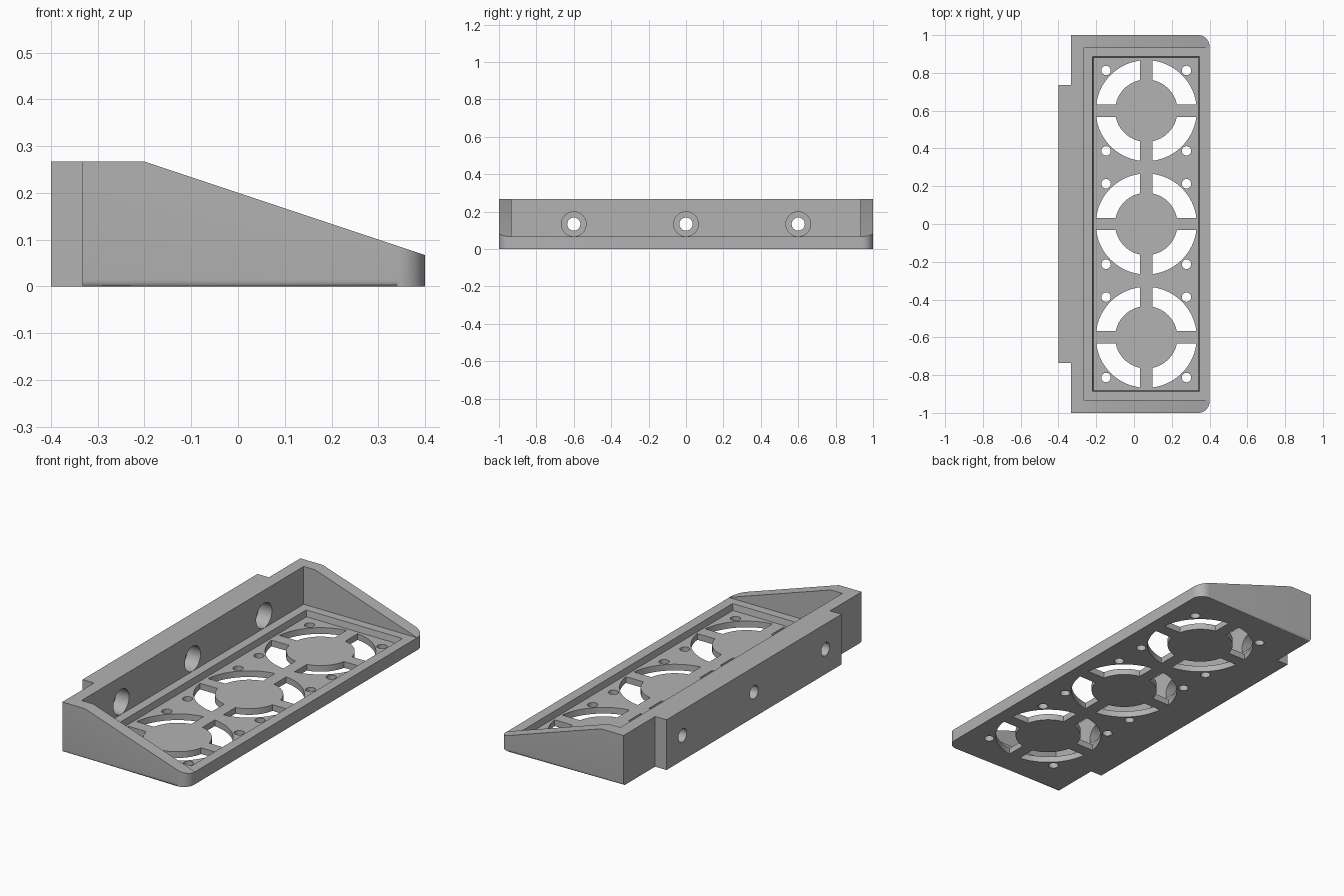
import bpy, bmesh
from math import pi, sin, cos, asin
from mathutils import Matrix, Vector

cube = bpy.data.objects.get("Cube")
if cube:
    bpy.data.objects.remove(cube, do_unlink=True)

grey = bpy.data.materials.new("plain grey")
grey.use_nodes = True
colour = (0.45, 0.45, 0.45, 1)
grey.diffuse_color = colour
grey.node_tree.nodes["Principled BSDF"].inputs["Base Color"].default_value = colour


def arc(cx, cy, r, a0, a1, n):
    return [(cx + r * cos(a0 + (a1 - a0) * i / n),
             cy + r * sin(a0 + (a1 - a0) * i / n)) for i in range(n + 1)]


def prism(bm, pts, z0, z1, matrix=Matrix(), grow=0.0):
    """Extrude a counter-clockwise outline; grow widens the top of a rectangle."""
    low = [bm.verts.new(matrix @ Vector((x, y, z0))) for x, y in pts]
    cx = sum(p[0] for p in pts) / len(pts)
    cy = sum(p[1] for p in pts) / len(pts)
    high = [bm.verts.new(matrix @ Vector((x + (grow if x > cx else -grow),
                                          y + (grow if y > cy else -grow), z1)))
            for x, y in pts]
    bm.faces.new(low[::-1])
    bm.faces.new(high)
    for i in range(len(pts)):
        j = (i + 1) % len(pts)
        bm.faces.new((low[i], low[j], high[j], high[i]))


def rect(x0, x1, y):
    return [(x0, -y), (x1, -y), (x1, y), (x0, y)]


def disc(x, y, r, n=48):
    return arc(x, y, r, 0, 2 * pi, n)[:-1]


def make(name, bm):
    bmesh.ops.recalc_face_normals(bm, faces=bm.faces[:])
    mesh = bpy.data.meshes.new(name)
    bm.to_mesh(mesh)
    bm.free()
    mesh.materials.append(grey)
    obj = bpy.data.objects.new(name, mesh)
    bpy.context.collection.objects.link(obj)
    return obj


# Bracket body: plan outline with rear block and two rounded front corners
R = 0.06
BACK = -0.333
outline = [(-0.4, -0.735), (BACK, -0.735), (BACK, -1)]
outline += arc(0.4 - R, -1 + R, R, -pi / 2, 0, 10)
outline += arc(0.4 - R, 1 - R, R, 0, pi / 2, 10)
outline += [(BACK, 1), (BACK, 0.735), (-0.4, 0.735)]
bm = bmesh.new()
prism(bm, outline, 0, 0.267)

# Rounded lower rim on the ends and front
rim = [e for e in bm.edges if all(v.co.z < 0.001 for v in e.verts)
       and any(v.co.x > -0.3 for v in e.verts)]
bmesh.ops.bevel(bm, geom=rim, offset=0.014, segments=4, profile=0.5, affect='EDGES')

# Sloping top
bmesh.ops.bisect_plane(bm, geom=bm.verts[:] + bm.edges[:] + bm.faces[:],
                       plane_co=(-0.2, 0, 0.267), plane_no=(1, 0, 3), clear_outer=True)
bmesh.ops.holes_fill(bm, edges=[e for e in bm.edges if e.is_boundary], sides=0)
body = make("fan_bracket", bm)


def cut(bm):
    cutter = make("cutter", bm)
    cutter.hide_render = True
    mod = body.modifiers.new("cut", 'BOOLEAN')
    mod.operation = 'DIFFERENCE'
    mod.solver = 'EXACT'
    mod.object = cutter
    bpy.context.view_layer.objects.active = body
    bpy.ops.object.modifier_apply(modifier=mod.name)
    bpy.data.objects.remove(cutter, do_unlink=True)


# Open tray between the end walls
bm = bmesh.new()
prism(bm, rect(-0.267, 0.6, 0.933), 0.066, 0.5)
cut(bm)

# Shallow recess in the floor with slightly drafted sides
bm = bmesh.new()
prism(bm, rect(-0.214, 0.341, 0.881), 0.033, 0.073, grow=0.007)
cut(bm)

# Fan vents and their mounting holes
FX, HALF, INNER, OUTER = 0.065, 0.033, 0.165, 0.267
a, b = asin(HALF / OUTER), asin(HALF / INNER)
sector = arc(0, 0, OUTER, a, pi / 2 - a, 20) + arc(0, 0, INNER, pi / 2 - b, b, 16)
bm = bmesh.new()
for fy in (-0.6, 0, 0.6):
    for k in range(4):
        place = Matrix.Translation((FX, fy, 0)) @ Matrix.Rotation(k * pi / 2, 4, 'Z')
        prism(bm, sector, -0.1, 0.1, place)
        prism(bm, disc(0.213, 0.213, 0.025, 24), -0.1, 0.1, place)
cut(bm)

# Counterbored screw holes through the rear wall
for radius, x0, x1 in ((0.066, -0.345, -0.2), (0.035, -0.5, -0.2)):
    bm = bmesh.new()
    for y in (-0.6, 0, 0.6):
        place = Matrix.Translation((0, y, 0.133)) @ Matrix.Rotation(pi / 2, 4, 'Y')
        prism(bm, disc(0, 0, radius), x0, x1, place)
    cut(bm)

bpy.ops.object.select_all(action='DESELECT')
body.select_set(True)
bpy.context.view_layer.objects.active = body
bpy.ops.object.shade_smooth_by_angle(angle=pi / 6)
